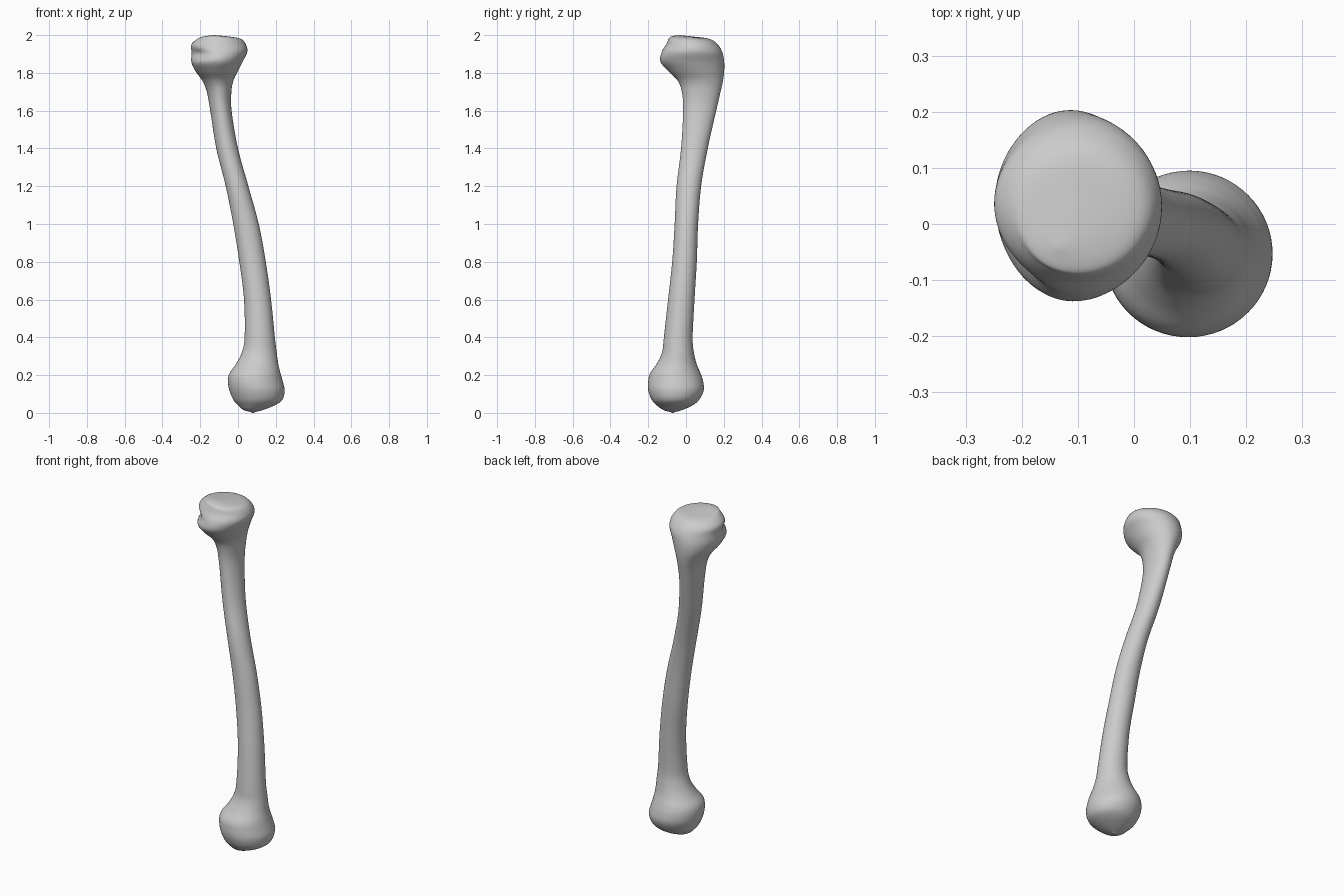
import bpy, bmesh, math

# Cross-sections of the bone: z, x min, x max, y min, y max
rows = [
    (0.003, 0.075, 0.085, -0.075, -0.065),
    (0.015, 0.03, 0.13, -0.12, -0.02),
    (0.04, 0.00, 0.195, -0.155, 0.035),
    (0.07, -0.025, 0.235, -0.182, 0.07),
    (0.12, -0.046, 0.247, -0.20, 0.094),
    (0.17, -0.053, 0.236, -0.20, 0.09),
    (0.21, -0.045, 0.225, -0.19, 0.077),
    (0.26, -0.01, 0.213, -0.155, 0.056),
    (0.32, 0.02, 0.205, -0.127, 0.042),
    (0.40, 0.035, 0.195, -0.117, 0.035),
    (0.60, 0.032, 0.175, -0.095, 0.045),
    (0.80, 0.007, 0.147, -0.073, 0.057),
    (1.00, -0.025, 0.11, -0.06, 0.064),
    (1.20, -0.065, 0.055, -0.05, 0.08),
    (1.40, -0.115, 0.00, -0.026, 0.115),
    (1.60, -0.147, -0.034, -0.015, 0.16),
    (1.70, -0.165, -0.035, -0.022, 0.183),
    (1.76, -0.19, -0.024, -0.045, 0.196),
    (1.81, -0.226, 0.00, -0.095, 0.202),
    (1.86, -0.248, 0.025, -0.136, 0.202),
    (1.91, -0.25, 0.049, -0.13, 0.192),
    (1.95, -0.247, 0.042, -0.105, 0.168),
    (1.98, -0.215, 0.015, -0.092, 0.125),
    (1.992, -0.185, -0.045, -0.08, 0.04),
    (2.0, -0.135, -0.125, -0.045, -0.035),
]
SIDES, STEPS = 64, 5


def catmull(a, b, c, d, t):
    return tuple(0.5 * (2*q + (r-p)*t + (2*p-5*q+4*r-s)*t*t + (3*q-p-3*r+s)*t**3)
                 for p, q, r, s in zip(a, b, c, d))


# Smoothly interpolated sections
sections = []
for i in range(len(rows) - 1):
    a, d = rows[max(i-1, 0)], rows[min(i+2, len(rows)-1)]
    sections += [catmull(a, rows[i], rows[i+1], d, k / STEPS) for k in range(STEPS)]
sections.append(rows[-1])

# Loft the rings, with a shallow notch on the front left of the upper head
bm = bmesh.new()
rings = []
for z, x0, x1, y0, y1 in sections:
    ring = []
    for k in range(SIDES):
        a = 2 * math.pi * k / SIDES
        da = (a - math.radians(215)) / 0.55
        s = 1 - 0.15 * math.exp(-((z - 1.90) / 0.028)**2 - da * da)
        ring.append(bm.verts.new(((x0+x1)/2 + (x1-x0)/2 * math.cos(a) * s,
                                  (y0+y1)/2 + (y1-y0)/2 * math.sin(a) * s, z)))
    rings.append(ring)
for lo, hi in zip(rings, rings[1:]):
    for k in range(SIDES):
        n = (k + 1) % SIDES
        bm.faces.new((lo[k], lo[n], hi[n], hi[k]))

# Close both ends
bm.faces.new(rings[0][::-1])
bm.faces.new(rings[-1])
for v in rings[0]:
    v.co.z = 0
for f in bm.faces:
    f.smooth = True
mesh = bpy.data.meshes.new("bone")
bm.to_mesh(mesh)
bm.free()
bone = bpy.data.objects.new("bone", mesh)
bpy.context.collection.objects.link(bone)
